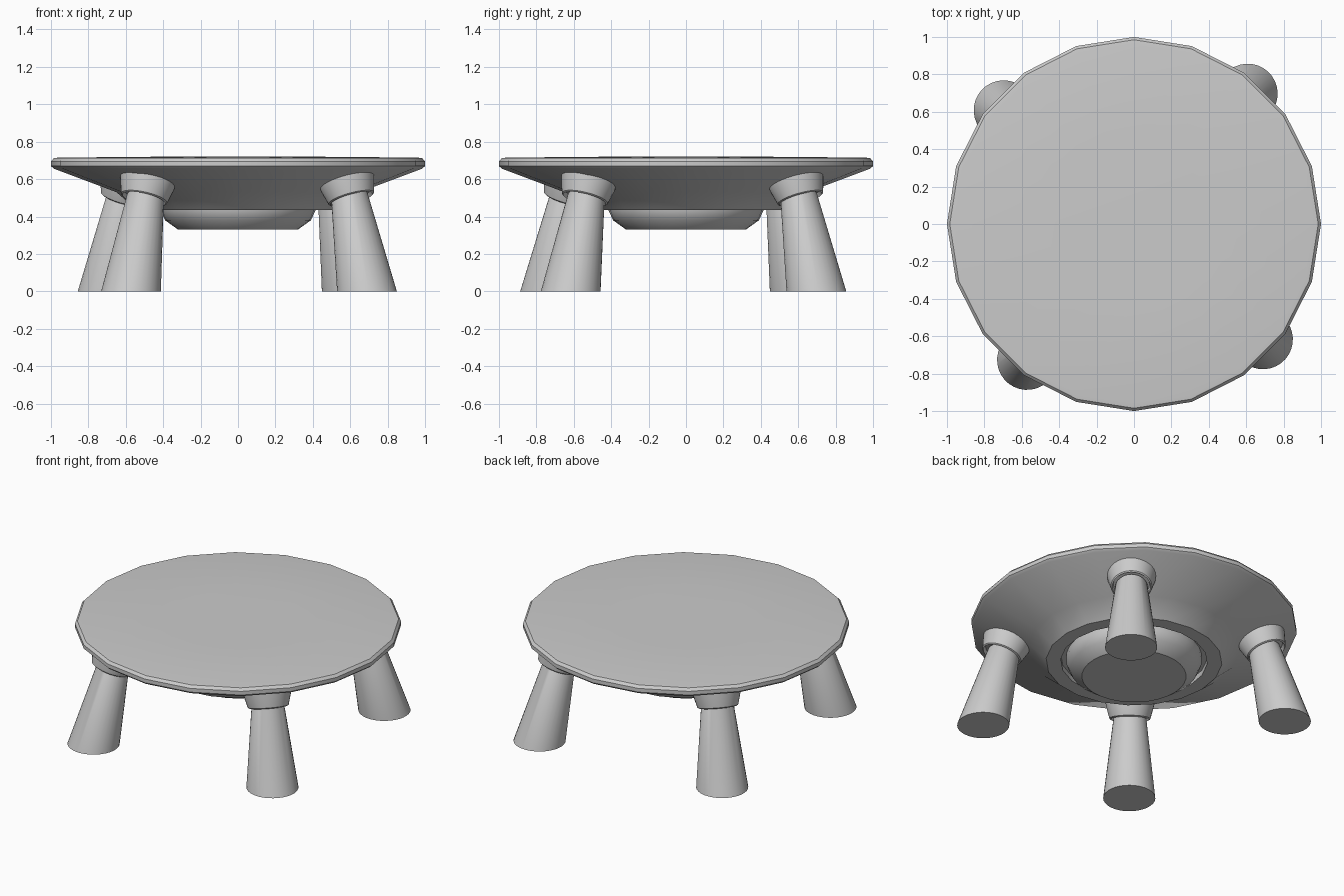
import bpy, bmesh
from math import cos, sin, pi, radians
from mathutils import Vector

if "Cube" in bpy.data.objects:
    bpy.data.objects.remove(bpy.data.objects["Cube"])


def finish(name, bm):
    bmesh.ops.recalc_face_normals(bm, faces=bm.faces)
    me = bpy.data.meshes.new(name)
    bm.to_mesh(me)
    bm.free()
    ob = bpy.data.objects.new(name, me)
    bpy.context.collection.objects.link(ob)
    bpy.ops.object.select_all(action='DESELECT')
    ob.select_set(True)
    bpy.context.view_layer.objects.active = ob
    bpy.ops.object.shade_smooth_by_angle(angle=radians(30))
    return ob


def loft(name, rings, n):
    """Capped skin through rings of (centre x, centre z, radius, tilt)."""
    bm = bmesh.new()
    loops = []
    for cx, cz, r, tilt in rings:
        loop = []
        for i in range(n):
            a = 2 * pi * i / n
            u, v = r * cos(a), r * sin(a)
            loop.append(bm.verts.new(Vector((cx + u * cos(tilt), v, cz + u * sin(tilt)))))
        loops.append(loop)
    for lo, hi in zip(loops, loops[1:]):
        for i in range(n):
            j = (i + 1) % n
            bm.faces.new((lo[i], lo[j], hi[j], hi[i]))
    bm.faces.new(loops[0][::-1])
    bm.faces.new(loops[-1])
    return finish(name, bm)


def turned(name, profile, n):
    return loft(name, [(0, z, r, 0) for r, z in profile], n)


# Twenty-sided table top with sloped underside and a recessed ring
turned("table_top", [
    (0.45, 0.47), (0.45, 0.435), (0.54, 0.435), (0.65, 0.53),
    (0.985, 0.656), (1.0, 0.67), (1.0, 0.695), (0.985, 0.712),
    (0.96, 0.715), (0.42, 0.72)], 20)

# Central hub hanging from the recess
turned("hub", [(0.32, 0.33), (0.39, 0.38), (0.415, 0.435), (0.415, 0.50)], 32)

# Four splayed legs with tilted collars against the underside
tilt = radians(20)
for k, ang in enumerate((-41.8, 48.9, 138.9, 231.8)):
    leg = loft(f"leg_{k + 1}", [
        (0.925, 0.0, 0.16, 0), (0.80, 0.50, 0.10, tilt),
        (0.795, 0.515, 0.09, tilt), (0.785, 0.545, 0.09, tilt)], 32)
    collar = loft(f"collar_{k + 1}", [
        (0.807, 0.515, 0.11, tilt), (0.815, 0.493, 0.117, tilt),
        (0.812, 0.498, 0.126, tilt), (0.785, 0.575, 0.148, tilt),
        (0.78, 0.595, 0.150, tilt)], 32)
    for ob in (leg, collar):
        ob.rotation_euler.z = radians(ang)
